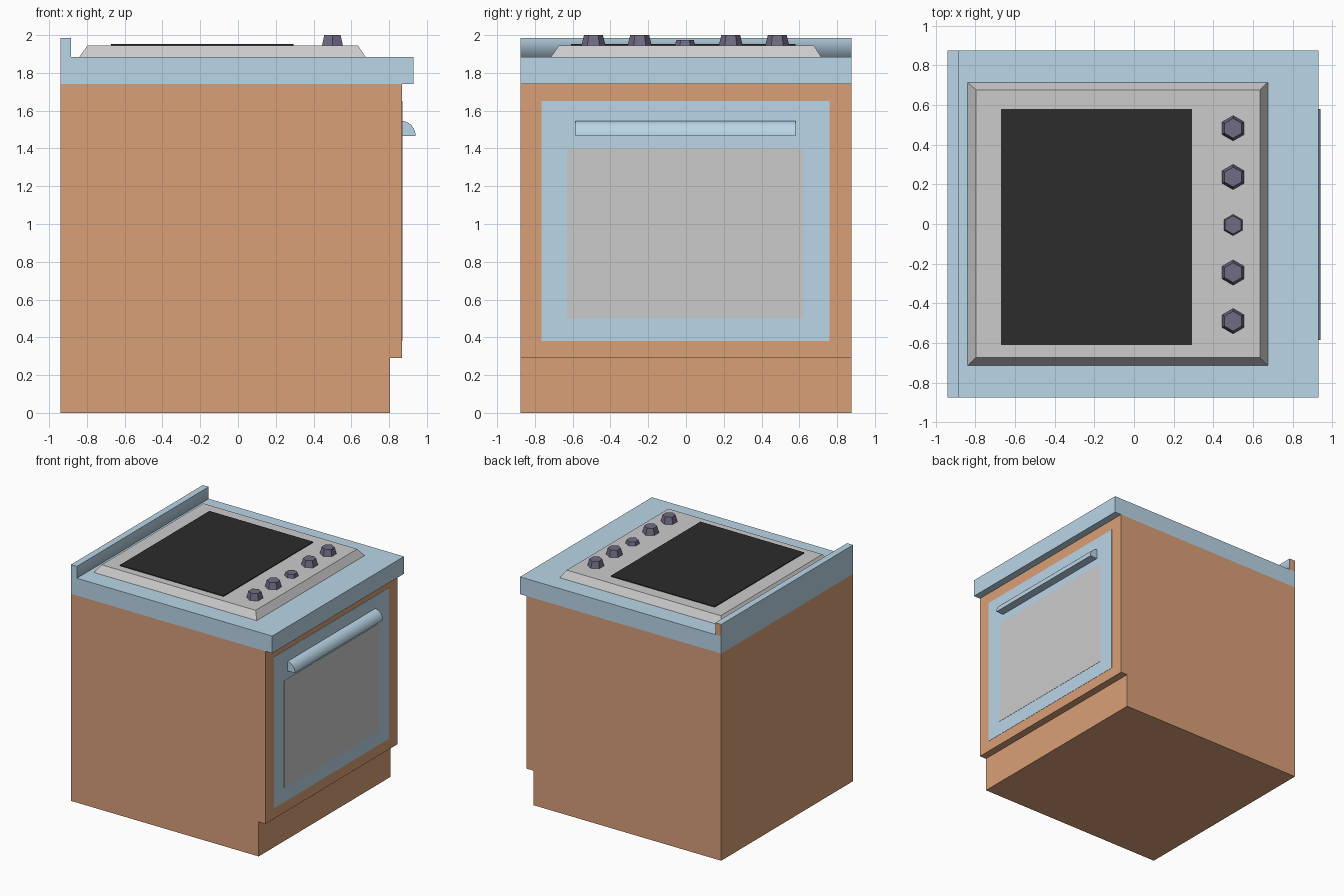
import bpy, math

if "Cube" in bpy.data.objects:
    bpy.data.objects.remove(bpy.data.objects["Cube"])


def material(name, rgb):
    m = bpy.data.materials.new(name)
    m.diffuse_color = (*rgb, 1)
    m.use_nodes = True
    m.node_tree.nodes["Principled BSDF"].inputs["Base Color"].default_value = m.diffuse_color
    return m


WOOD = material("wood", (0.70, 0.35, 0.19))
BLUE = material("blue", (0.49, 0.67, 0.80))
BLACK = material("black", (0.025, 0.025, 0.025))
PLUM = material("dark_plum", (0.165, 0.145, 0.23))


def add(name, verts, faces, mat=None):
    me = bpy.data.meshes.new(name)
    me.from_pydata(verts, [], faces)
    if mat:
        me.materials.append(mat)
    ob = bpy.data.objects.new(name, me)
    bpy.context.collection.objects.link(ob)
    return ob


def loft(name, lower, upper, mat=None):
    """Join two matching outlines (counter-clockwise seen from 'upper')."""
    n = len(lower)
    faces = [(i, (i + 1) % n, n + (i + 1) % n, n + i) for i in range(n)]
    faces += [tuple(reversed(range(n))), tuple(range(n, 2 * n))]
    return add(name, lower + upper, faces, mat)


def rect(x0, x1, y0, y1, z):
    return [(x0, y0, z), (x1, y0, z), (x1, y1, z), (x0, y1, z)]


def box(name, x0, x1, y0, y1, z0, z1, mat=None):
    return loft(name, rect(x0, x1, y0, y1, z0), rect(x0, x1, y0, y1, z1), mat)


def extrude_y(name, profile, y0, y1, mat=None):
    """Profile is (x, z), counter-clockwise as seen from the front."""
    return loft(name, [(x, y1, z) for x, z in profile],
                [(x, y0, z) for x, z in profile], mat)


# Cabinet with toe kick
extrude_y("cabinet", [(-0.94, 0), (0.805, 0), (0.805, 0.29), (0.868, 0.29),
                      (0.868, 1.74), (-0.94, 1.74)], -0.875, 0.875, WOOD)

# Worktop and rear lip (front of the lip is softly shaded, one end is wood)
box("worktop", -0.94, 0.93, -0.875, 0.875, 1.74, 1.885, BLUE)
lip = box("rear_lip", -0.94, -0.885, -0.875, 0.875, 1.885, 1.985, BLUE)
lip.data.materials.append(WOOD)
for p in lip.data.polygons:
    p.use_smooth = p.normal.x > 0.9 or p.normal.z < -0.9
    if p.normal.y > 0.9:
        p.material_index = 1

# Bevelled hob tray and glass plate
loft("hob_tray", rect(-0.84, 0.675, -0.715, 0.715, 1.885),
     rect(-0.797, 0.635, -0.673, 0.677, 1.945))
box("hob_glass", -0.672, 0.293, -0.61, 0.58, 1.944, 1.952, BLACK)


# Six-sided tapered knobs, the middle one smaller
def hexagon(y, r, z):
    return [(0.5 + r * math.cos(a), y + r * math.sin(a), z)
            for a in (math.radians(30 + 60 * i) for i in range(6))]


for i, y in enumerate((-0.49, -0.245, -0.005, 0.237, 0.483)):
    r0, r1, top = (0.054, 0.046, 1.975) if i == 2 else (0.064, 0.05, 2.0)
    loft(f"knob_{i + 1}", hexagon(y, r0, 1.944), hexagon(y, r1, top), PLUM)

# Oven door and window
box("oven_door", 0.866, 0.870, -0.765, 0.76, 0.38, 1.65, BLUE)
box("oven_window", 0.867, 0.872, -0.63, 0.622, 0.5, 1.4)

# Quarter-round handle
arc = [(0.868 + 0.072 * math.cos(a), 1.465 + 0.08 * math.sin(a))
       for a in (math.radians(90 * i / 10) for i in range(11))]
handle = extrude_y("door_handle", [(0.868, 1.465)] + arc, -0.585, 0.58, BLUE)
bpy.context.view_layer.objects.active = handle
handle.select_set(True)
bpy.ops.object.shade_smooth_by_angle(angle=math.radians(30))
